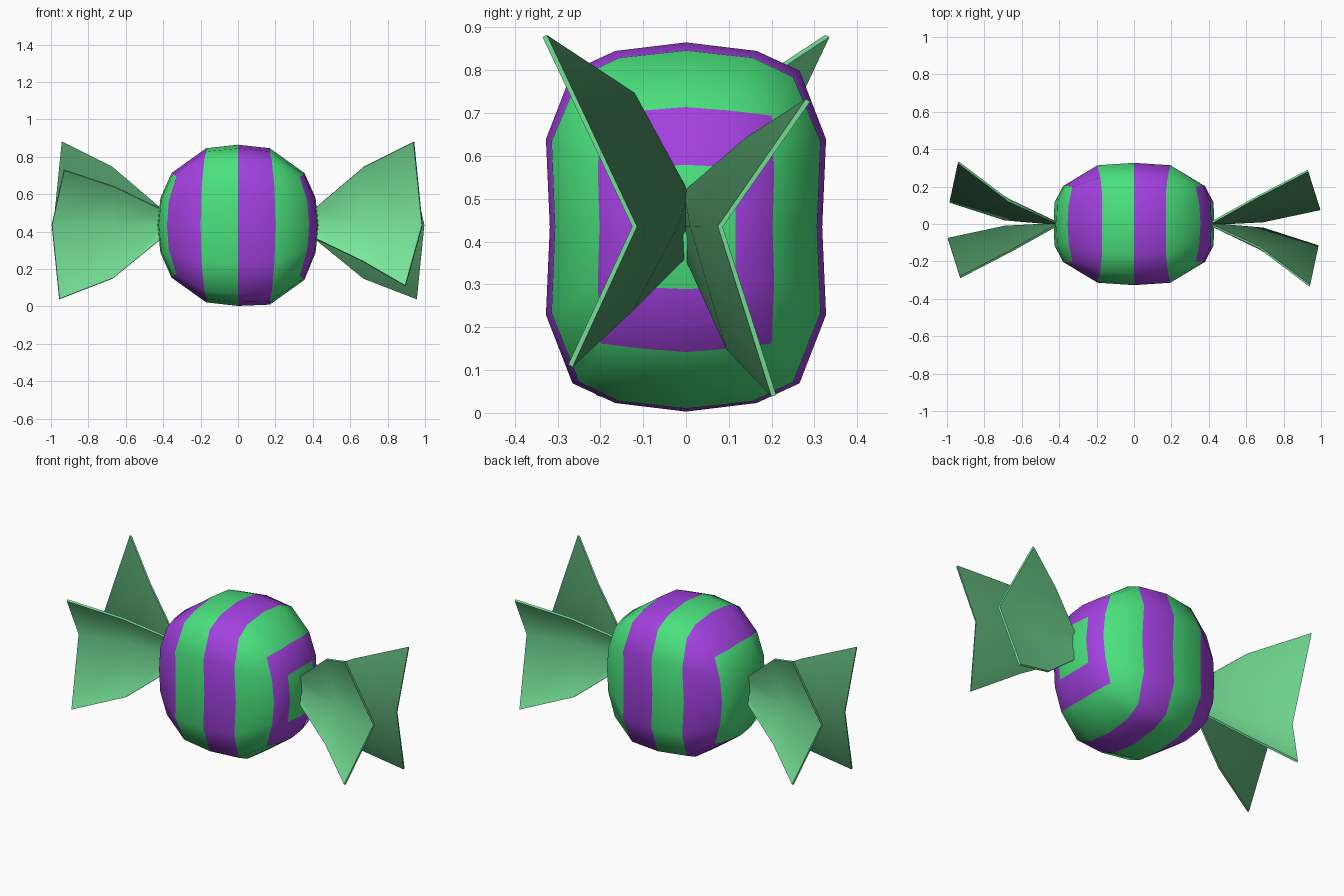
import bpy, bmesh
from mathutils import Vector

if "Cube" in bpy.data.objects:
    bpy.data.objects.remove(bpy.data.objects["Cube"])

CZ = 0.434  # height of the sweet's centre


def material(name, rgb):
    m = bpy.data.materials.new(name)
    lin = [((c / 255 + 0.055) / 1.055) ** 2.4 for c in rgb]
    m.diffuse_color = (*lin, 1)
    m.use_nodes = True
    m.node_tree.nodes["Principled BSDF"].inputs["Base Color"].default_value = m.diffuse_color
    return m


green = material("bright green", (74, 226, 125))
purple = material("purple", (163, 65, 224))
mint = material("mint wrapper", (120, 230, 155))
dark_mint = material("dark mint lining", (76, 145, 98))


def make_object(name, bm, mats):
    me = bpy.data.meshes.new(name)
    bm.to_mesh(me)
    bm.free()
    for m in mats:
        me.materials.append(m)
    ob = bpy.data.objects.new(name, me)
    bpy.context.collection.objects.link(ob)
    return ob


# Body: a 4x4x4 rounded cube; one octant of points, mirrored by sign
rim = [(0, 2), (1, 2), (2, 2), (2, 1), (2, 0)]
rings = [
    [(0, 0, .431), (0, .165, .411), (0, .265, .365), (0, .327, .205), (0, .318, 0)],
    [(.17, 0, .412), (.17, .155, .395), (.18, .25, .35), (.195, .314, .2), (.2, .306, 0)],
    [(.355, 0, .28), (.35, .1, .272), (.33, .2, .26), (.37, .206, .13), (.38, .202, 0)],
]
octant = {(i, j, k): p for i, ring in enumerate(rings) for (j, k), p in zip(rim, ring)}
octant.update({(2, 0, 0): (.43, 0, 0), (2, 1, 0): (.425, .115, 0),
               (2, 0, 1): (.415, 0, .145), (2, 1, 1): (.41, .115, .14)})

bm = bmesh.new()
verts = {}


def vert(key):
    if key not in verts:
        p = octant[tuple(abs(c) for c in key)]
        x, y, z = [c if k >= 0 else -c for c, k in zip(p, key)]
        if key[0] > 0 and key[2] == -2:  # the right end sags a little
            z -= 0.012
        verts[key] = bm.verts.new((x, y, z + CZ))
    return verts[key]


for axis in range(3):
    for side in (-2, 2):
        for a in range(-2, 2):
            for b in range(-2, 2):
                keys = []
                for u, v in ((a, b), (a + 1, b), (a + 1, b + 1), (a, b + 1)):
                    k = [u, v]
                    k.insert(axis, side)
                    keys.append(tuple(k))
                f = bm.faces.new([vert(k) for k in keys])
                f.smooth = True
                # Stripes alternate along x; right cap is ringed, left cap is plain green
                if axis:
                    band = min(k[0] for k in keys)
                else:
                    inner = a in (-1, 0) and b in (-1, 0)
                    band = -3 if side < 0 else (3 if inner else 2)
                f.material_index = band % 2
bmesh.ops.recalc_face_normals(bm, faces=bm.faces)
make_object("striped_body", bm, [purple, green])

# Wrapper ends: folded fans, rows run root, middle, tip; columns top, fold, bottom
fans = {
    "front": [[(.40, 0, .515), (.40, 0, .435), (.40, 0, .37)],
              [(.67, -.125, .745), (.69, -.025, .435), (.67, -.13, .24)],
              [(.94, -.33, .88), (.985, -.12, .435), (.895, -.27, .11)]],
    "back": [[(.40, 0, .515), (.40, 0, .435), (.40, 0, .37)],
             [(.66, .145, .64), (.69, .015, .435), (.67, .1, .15)],
             [(.93, .285, .73), (.995, .08, .435), (.955, .205, .04)]],
}
# The left end is the right end turned half round the z axis
for end, s in (("right", 1), ("left", -1)):
    for part, rows in fans.items():
        outward = s * (-1 if part == "front" else 1)
        bm = bmesh.new()
        g = [[bm.verts.new(Vector((s * x, s * y, z))) for x, y, z in r] for r in rows]
        for r in range(2):
            for c in range(2):
                f = bm.faces.new((g[r][c], g[r][c + 1], g[r + 1][c + 1], g[r + 1][c]))
                f.normal_update()
                if f.normal.y * outward < 0:
                    f.normal_flip()
        ob = make_object(f"wrapper_{end}_{part}", bm, [mint, dark_mint])
        mod = ob.modifiers.new("thickness", "SOLIDIFY")
        mod.thickness = 0.012
        mod.offset = 0
        mod.material_offset = 1  # the lining between the two fans is darker
        bpy.ops.object.select_all(action="DESELECT")
        ob.select_set(True)
        bpy.context.view_layer.objects.active = ob
        bpy.ops.object.modifier_apply(modifier=mod.name)
        bpy.ops.object.shade_smooth_by_angle(angle=1.0)
